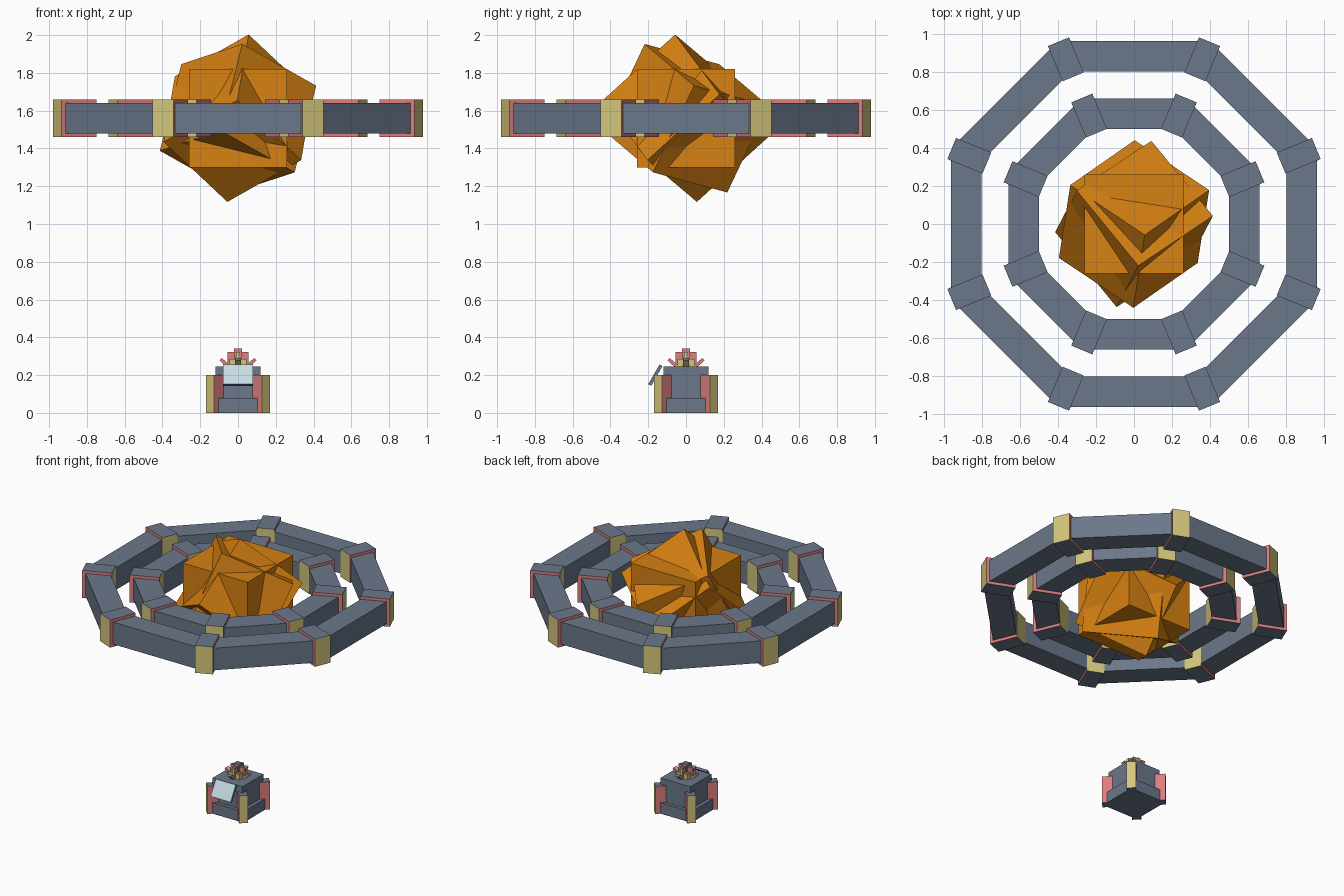
import bpy, bmesh, math
from mathutils import Matrix, Vector

if "Cube" in bpy.data.objects:
    bpy.data.objects.remove(bpy.data.objects["Cube"])


def material(name, rgb):
    m = bpy.data.materials.new(name)
    m.diffuse_color = (*rgb, 1)
    m.use_nodes = True
    m.node_tree.nodes["Principled BSDF"].inputs["Base Color"].default_value = m.diffuse_color
    return m


GREY = material("slate grey", (0.145, 0.185, 0.255))
YELLOW = material("pale yellow", (0.66, 0.57, 0.20))
PINK = material("dusty pink", (0.72, 0.21, 0.21))
ORANGE = material("crystal orange", (0.68, 0.22, 0.006))
BLUE = material("pale blue", (0.56, 0.72, 0.77))


def box(name, size, matrix, x=GREY, y=GREY, z=GREY, front=None):
    """Box whose faces are coloured by their local axis (front = local -y)."""
    mats = [x, y, z, front or y]
    bm = bmesh.new()
    bmesh.ops.create_cube(bm, size=1)
    bmesh.ops.scale(bm, vec=size, verts=bm.verts)
    bm.normal_update()
    for f in bm.faces:
        n = f.normal
        axis = max(range(3), key=lambda i: abs(n[i]))
        f.material_index = 3 if axis == 1 and n.y < 0 else axis
    me = bpy.data.meshes.new(name)
    bm.to_mesh(me)
    bm.free()
    for m in mats:
        me.materials.append(m)
    ob = bpy.data.objects.new(name, me)
    ob.matrix_world = matrix
    bpy.context.collection.objects.link(ob)
    return ob


def polar(angle, radius, z, tilt=0):
    """Frame with local x pointing outward at the given angle."""
    return (Matrix.Rotation(angle, 4, 'Z') @ Matrix.Translation((radius, 0, z))
            @ Matrix.Rotation(tilt, 4, 'Y'))


TRIM = dict(x=YELLOW, y=PINK, z=GREY)
MID = 1.56

# Crystal: three equal cubes sharing a centre, two of them tumbled.
# Each tumbled cube is set by three of its corner diagonals.
diagonals = [
    None,
    ((0.02, -0.21, 0.39), (0.41, 0.05, 0.17), (-0.30, 0.19, 0.28)),
    ((0.06, -0.05, 0.44), (0.39, 0.18, 0.13), (-0.33, 0.22, 0.21)),
]
for d in diagonals:
    rot = Matrix.Identity(4)
    if d:
        p, q, r = (Vector(v) for v in d)
        ax = (q - p).normalized()
        ay = r - p
        ay = (ay - ax * ay.dot(ax)).normalized()
        rot = Matrix((ax, ay, ax.cross(ay))).transposed().to_4x4()
    box("crystal_block", (0.52, 0.52, 0.52), Matrix.Translation((0, 0, MID)) @ rot,
        ORANGE, ORANGE, ORANGE)

# Two floating octagonal rings: straight beams and corner clamps
for name, apothem, clamp_r in (("outer", 0.88, 0.936), ("inner", 0.58, 0.616)):
    length = 2 * apothem * math.tan(math.pi / 8)
    for k in range(8):
        a = k * math.pi / 4
        box(name + "_ring_beam", (0.16, length, 0.16), polar(a, apothem, MID))
        box(name + "_ring_clamp", (0.20, 0.12, 0.20),
            polar(a + math.pi / 8, clamp_r, MID), **TRIM)

# Pedestal: foot slab, body and corner posts
box("foot_slab", (0.29, 0.29, 0.08), Matrix.Translation((0, 0, 0.04)))
box("pedestal_body", (0.24, 0.24, 0.245), Matrix.Translation((0, 0, 0.1225)))
for k in range(4):
    box("corner_post", (0.10, 0.06, 0.20),
        polar(math.pi / 4 + k * math.pi / 2, 0.16, 0.10), **TRIM)

# Tilted display panel on the front
box("display_panel", (0.16, 0.018, 0.12),
    Matrix.Translation((0, -0.162, 0.20)) @ Matrix.Rotation(math.radians(-30), 4, 'X'),
    front=BLUE)

# Emitter crown on top
box("emitter_base", (0.09, 0.09, 0.04), Matrix.Translation((0, 0, 0.265)), YELLOW, YELLOW)
box("emitter_core", (0.04, 0.04, 0.10), Matrix.Translation((0, 0, 0.292)), PINK, PINK)
for k in range(4):
    a = k * math.pi / 2
    box("emitter_fin", (0.035, 0.022, 0.07), polar(a, 0.037, 0.288), **TRIM)
    box("emitter_prong", (0.018, 0.03, 0.055),
        polar(a, 0.072, 0.266, math.radians(48)), **TRIM)
